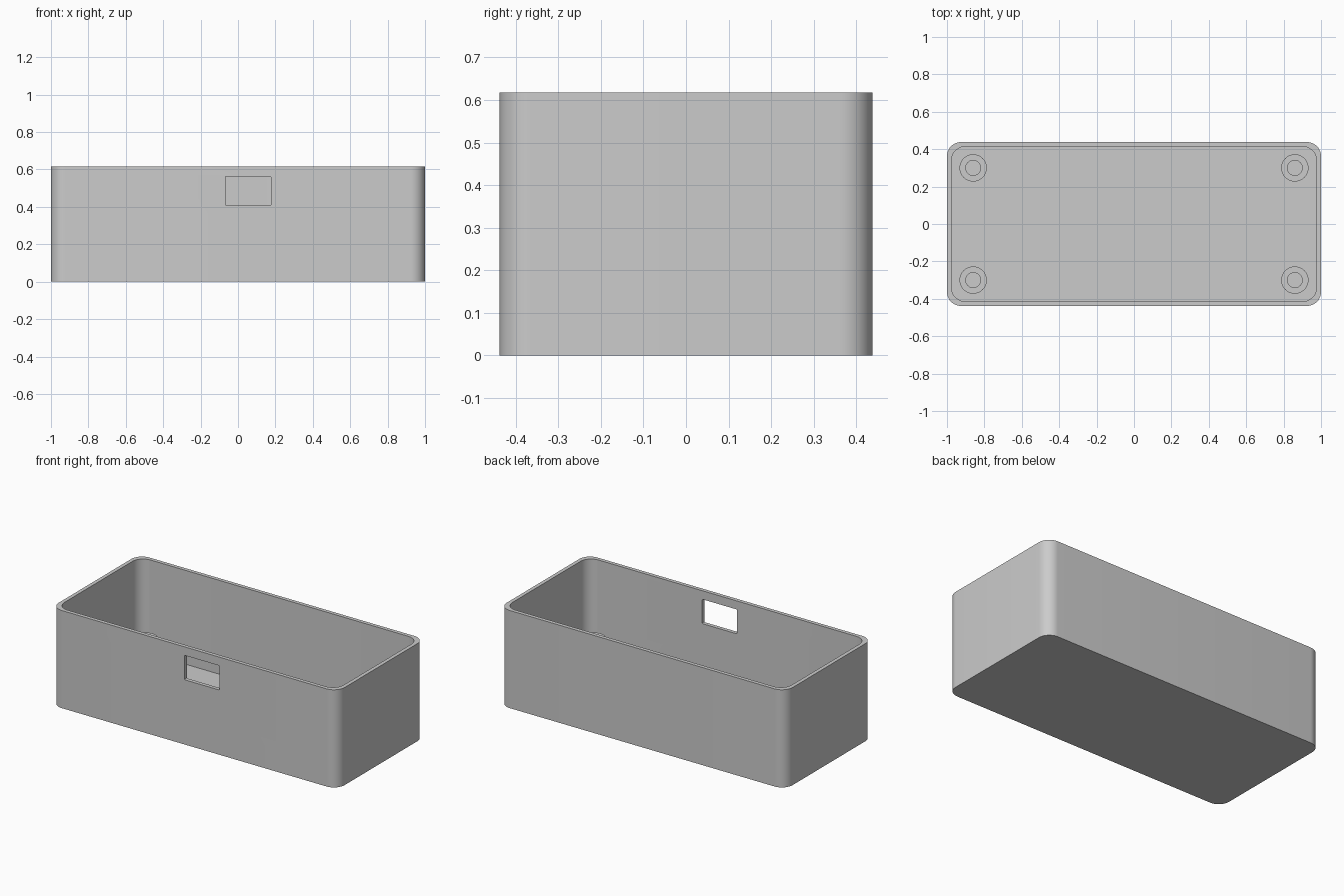
import bpy
import bmesh
import math

cube = bpy.data.objects.get("Cube")
if cube:
    bpy.data.objects.remove(cube, do_unlink=True)

LENGTH, WIDTH, HEIGHT = 2.0, 0.876, 0.617
WALL, CORNER = 0.024, 0.075
POST_TOP, POST_R, HOLE_R = 0.18, 0.073, 0.04

grey = bpy.data.materials.new("plain grey")
grey.use_nodes = True
grey.diffuse_color = (0.6, 0.6, 0.6, 1)
grey.node_tree.nodes["Principled BSDF"].inputs["Base Color"].default_value = grey.diffuse_color


def finish(bm, name):
    bmesh.ops.recalc_face_normals(bm, faces=bm.faces)
    mesh = bpy.data.meshes.new(name)
    bm.to_mesh(mesh)
    bm.free()
    mesh.materials.append(grey)
    obj = bpy.data.objects.new(name, mesh)
    bpy.context.collection.objects.link(obj)
    return obj


def rounded_block(name, low, high, radius, axis, segments):
    """Box between two corners, its edges along one axis rounded."""
    bm = bmesh.new()
    bmesh.ops.create_cube(bm, size=1)
    for v in bm.verts:
        v.co = [low[i] + (v.co[i] + 0.5) * (high[i] - low[i]) for i in range(3)]
    edges = [e for e in bm.edges
             if abs(e.verts[0].co[axis] - e.verts[1].co[axis]) > 1e-5]
    bmesh.ops.bevel(bm, geom=edges, offset=radius, segments=segments,
                    profile=0.5, affect='EDGES')
    return finish(bm, name)


def smooth(obj):
    bpy.ops.object.select_all(action='DESELECT')
    obj.select_set(True)
    bpy.context.view_layer.objects.active = obj
    bpy.ops.object.shade_smooth_by_angle(angle=math.radians(30))


def cut(obj, cutter):
    cutter.hide_render = True
    mod = obj.modifiers.new("cut", 'BOOLEAN')
    mod.operation = 'DIFFERENCE'
    mod.solver = 'EXACT'
    mod.object = cutter
    bpy.context.view_layer.objects.active = obj
    bpy.ops.object.modifier_apply(modifier=mod.name)
    bpy.data.objects.remove(cutter, do_unlink=True)


# Open tray with rounded corners
hx, hy = LENGTH / 2, WIDTH / 2
tray = rounded_block("tray", (-hx, -hy, 0), (hx, hy, HEIGHT), CORNER, 2, 12)
cut(tray, rounded_block("cavity_cutter", (WALL - hx, WALL - hy, WALL),
                        (hx - WALL, hy - WALL, HEIGHT + 0.2), CORNER, 2, 12))

# Port opening in the front wall
cut(tray, rounded_block("port_cutter", (-0.068, -hy - 0.1, 0.409),
                        (0.177, -hy + 0.1, 0.563), 0.006, 1, 3))
smooth(tray)


# Hollow screw posts in the four corners
def screw_post(name, x, y, sides=40):
    bm = bmesh.new()
    section = [(HOLE_R, WALL), (HOLE_R, POST_TOP), (POST_R, POST_TOP), (POST_R, WALL)]
    rings = []
    for r, z in section:
        rings.append([bm.verts.new((x + r * math.cos(math.tau * i / sides),
                                    y + r * math.sin(math.tau * i / sides), z))
                      for i in range(sides)])
    for a, b in zip(rings, rings[1:] + rings[:1]):
        for i in range(sides):
            j = (i + 1) % sides
            bm.faces.new((a[i], a[j], b[j], b[i]))
    smooth(finish(bm, name))


for side, sx in (("left", 1), ("right", -1)):
    for end, sy in (("front", -1), ("back", 1)):
        screw_post(f"{end}_{side}_screw_post", sx * 0.86, sy * 0.30)
